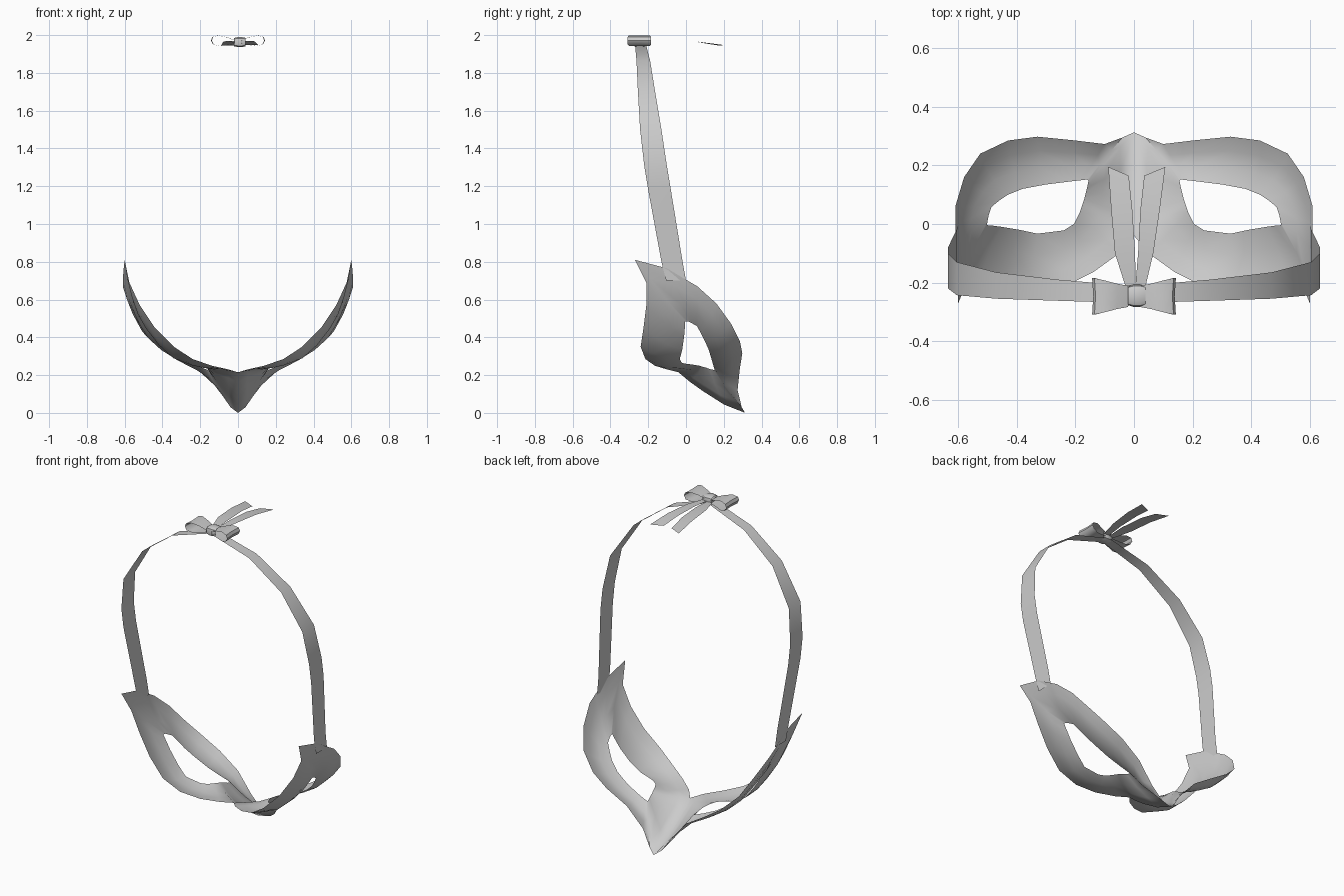
import bpy, bmesh, math
from mathutils import Vector


def make(name, rows, closed=False, mirror=False, loop=False):
    """Skin consecutive rows of points with quads; closed joins each row's ends, loop joins last row to first."""
    bm = bmesh.new()
    grid = [[bm.verts.new(p) for p in r] for r in rows]
    n = len(rows[0])
    pairs = list(zip(grid, grid[1:])) + ([(grid[-1], grid[0])] if loop else [])
    for a, b in pairs:
        for i in range(n if closed else n - 1):
            j = (i + 1) % n
            bm.faces.new((a[i], a[j], b[j], b[i]))
    bmesh.ops.recalc_face_normals(bm, faces=bm.faces)
    me = bpy.data.meshes.new(name)
    bm.to_mesh(me)
    bm.free()
    ob = bpy.data.objects.new(name, me)
    bpy.context.collection.objects.link(ob)
    bpy.ops.object.select_all(action='DESELECT')
    ob.select_set(True)
    bpy.context.view_layer.objects.active = ob
    bpy.ops.object.shade_smooth_by_angle(angle=math.radians(50))
    if mirror:
        m = ob.modifiers.new("Mirror", 'MIRROR')
        m.use_clip = True
        m.merge_threshold = 0.0005
    return ob


# Mask: half outline (brow edge, wing tip, cheek edge, nose ridge)
outline = [(0, -.04, .215), (.05, -.10, .23), (.14, -.165, .25), (.24, -.215, .285),
           (.34, -.24, .35), (.44, -.225, .45), (.52, -.21, .57), (.575, -.21, .69),
           (.6, -.27, .81), (.605, -.1, .765), (.61, 0, .705), (.61, .06, .67),
           (.58, .16, .58), (.525, .24, .47), (.43, .285, .38), (.33, .298, .315),
           (.2, .285, .235), (.1, .273, .12), (.04, .295, .03), (0, .313, 0),
           (0, .2, .045), (0, .09, .115), (0, .02, .165)]
# Eye opening, point for point with the outline
eye = [(.175, .07, .25), (.185, .04, .255), (.205, .0, .26), (.24, -.022, .265),
       (.33, -.033, .285), (.39, -.02, .335), (.45, -.01, .405), (.48, -.006, .45),
       (.502, -.004, .485), (.5, .01, .485), (.496, .03, .475), (.487, .058, .46),
       (.46, .08, .42), (.43, .10, .38), (.38, .12, .335), (.3, .135, .285),
       (.22, .145, .25), (.175, .15, .233), (.16, .152, .228), (.155, .148, .227),
       (.16, .125, .232), (.165, .105, .24), (.17, .085, .245)]


def between(t, puff):
    ring = []
    for o, e in zip(outline, eye):
        p = Vector(o).lerp(Vector(e), t)
        a = max(0.0, min(1.0, (p.z - .2) / .5)) * math.pi / 2
        d = Vector((math.sin(a), 0, -math.cos(a)))      # outward from the face
        ring.append(p + d * puff * min(1, p.x / .2))
    return ring


make("mask", [between(0, 0), between(.3, .016), between(.65, .02), between(1, 0)],
     closed=True, mirror=True)

# Head strap: x, z, lower and upper y of the flat ribbon
path = [(.602, .70, -.105, 0), (.605, .80, -.13, -.018), (.635, 1.18, -.2, -.08),
        (.635, 1.30, -.22, -.1), (.605, 1.5, -.243, -.13), (.47, 1.71, -.255, -.165),
        (.26, 1.865, -.262, -.19), (0, 1.95, -.27, -.212)]
make("head_strap", [[(x, a, z), (x, b, z)] for x, z, a, b in path], mirror=True)

# Bow loops: teardrop profile, flaring outwards
drop = [(.02, 1.972), (.06, 1.988), (.105, 1.998), (.135, 1.99), (.143, 1.972),
        (.132, 1.95), (.1, 1.942), (.06, 1.948), (.02, 1.955)]
rows = []
for x, z in drop:
    w = .036 + .026 * min(1, max(0, (x - .03) / .1))
    rows.append([(x, -.247 - w, z), (x - .004, -.247, z), (x, -.247 + w, z)])
make("bow_loops", rows, mirror=True, loop=True)

# Bow knot: rounded band around the middle
rows = []
for x, s in ((-.03, .85), (-.012, 1), (.012, 1), (.03, .85)):
    ring = []
    for k in range(10):
        a = 2 * math.pi * k / 10
        c, n = math.cos(a), math.sin(a)
        ring.append((x + .01, -.245 + .038 * s * math.copysign(abs(c) ** .6, c),
                     1.963 + .027 * s * math.copysign(abs(n) ** .6, n)))
    rows.append(ring)
make("bow_knot", rows, closed=True)

# Ribbon tails with slanted ends: outer x, inner x, outer y, inner y, z
tails = {
    "tail_left": [(-.03, .005, -.21, -.21, 1.962), (-.065, .004, -.1, -.1, 1.968),
                  (-.078, -.006, .05, .05, 1.965), (-.088, -.018, .195, .165, 1.946)],
    "tail_right": [(.04, .005, -.21, -.21, 1.964), (.066, .014, -.1, -.1, 1.97),
                   (.088, .022, .05, .05, 1.967), (.107, .035, .195, .165, 1.948)]}
for name, pts in tails.items():
    make(name, [[(a, ya, z), (b, yb, z)] for a, b, ya, yb, z in pts])
